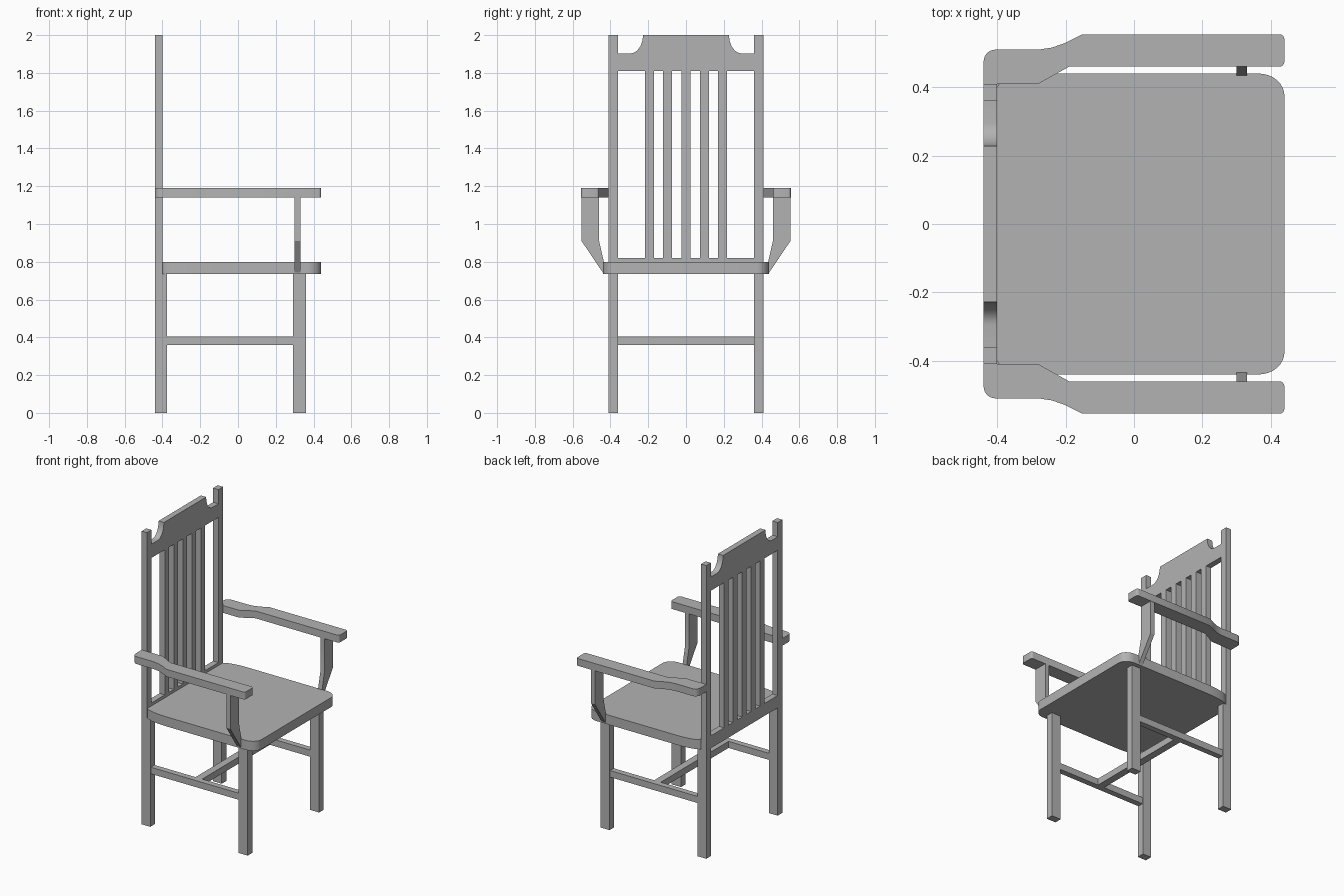
import bpy, bmesh, math
from mathutils import Vector

cube = bpy.data.objects.get("Cube")
if cube:
    bpy.data.objects.remove(cube, do_unlink=True)

wood = bpy.data.materials.new("plain grey wood")
wood.use_nodes = True
GREY = (0.45, 0.45, 0.45, 1)
wood.diffuse_color = GREY
wood.node_tree.nodes["Principled BSDF"].inputs["Base Color"].default_value = GREY


def prism(name, points, axis, low, high):
    """Extrude a closed 2D outline along x (outline is y, z) or z (outline is x, y)."""
    place = {"x": lambda p, d: (d, p[0], p[1]), "z": lambda p, d: (p[0], p[1], d)}[axis]
    bm = bmesh.new()
    face = bm.faces.new([bm.verts.new(place(p, low)) for p in points])
    new = bmesh.ops.extrude_face_region(bm, geom=[face])["geom"]
    move = Vector(place((0, 0), high - low))
    bmesh.ops.translate(bm, verts=[g for g in new if isinstance(g, bmesh.types.BMVert)], vec=move)
    bmesh.ops.recalc_face_normals(bm, faces=bm.faces)
    mesh = bpy.data.meshes.new(name)
    bm.to_mesh(mesh)
    bm.free()
    mesh.materials.append(wood)
    obj = bpy.data.objects.new(name, mesh)
    bpy.context.collection.objects.link(obj)
    bpy.ops.object.select_all(action="DESELECT")
    obj.select_set(True)
    bpy.context.view_layer.objects.active = obj
    bpy.ops.object.shade_smooth_by_angle(angle=math.radians(30))
    return obj


def box(name, x, y, z):
    return prism(name, [(x[0], y[0]), (x[1], y[0]), (x[1], y[1]), (x[0], y[1])], "z", *z)


def arc(cx, cy, rx, ry, start, end, steps=8):
    angles = [math.radians(start + (end - start) * i / steps) for i in range(steps + 1)]
    return [(cx + rx * math.cos(a), cy + ry * math.sin(a)) for a in angles]


def flip(points, index):
    """Mirror an outline across the centre plane, in reverse order."""
    return [tuple(-c if i == index else c for i, c in enumerate(p)) for p in reversed(points)]


BACK = (-0.44, -0.40)
UNDER_SEAT = 0.735
RUNG = (0.36, 0.405)

# Seat with rounded front corners and gently curved rear corners
half = arc(0.365, 0.375, 0.075, 0.065, 0, 90) + arc(-0.23, 0.40, 0.17, 0.04, 90, 180)
prism("seat", half + flip(half, 1), "z", UNDER_SEAT, 0.80)

# Backrest rails and slats
top_half = [(0.36, 1.81), (0.36, 1.903)] + arc(0.295, 2.0, 0.067, 0.097, 270, 180)
prism("crest_rail", top_half + flip(top_half, 0), "x", *BACK)
box("lower_back_rail", BACK, (-0.36, 0.36), (UNDER_SEAT, 0.82))
for i in range(5):
    y = (i - 2) * 0.097
    box(f"back_slat_{i + 1}", BACK, (y - 0.024, y + 0.024), (0.82, 1.81))

# Armrest outline, left side
arm = (
    [(-0.44, 0.41), (-0.28, 0.41), (-0.19, 0.46)]
    + arc(0.425, 0.475, 0.015, 0.015, -90, 0, 4)
    + arc(0.425, 0.54, 0.015, 0.015, 0, 90, 4)
    + [(-0.15, 0.555), (-0.20, 0.53), (-0.24, 0.516), (-0.28, 0.51)]
    + arc(-0.405, 0.475, 0.035, 0.035, 90, 180, 6)
)
support = [(0.46, 1.14), (0.46, 0.91), (0.435, 0.80), (0.435, UNDER_SEAT), (0.553, 0.91), (0.553, 1.14)]

for side, s in (("left", 1), ("right", -1)):
    def across(a, b):
        return sorted((s * a, s * b))

    # Posts and legs
    post = across(0.36, 0.41)
    box(f"{side}_back_post", BACK, post, (UNDER_SEAT, 2.0))
    box(f"{side}_rear_leg", (-0.44, -0.375), post, (0, UNDER_SEAT))
    box(f"{side}_front_leg", (0.29, 0.36), post, (0, UNDER_SEAT))
    box(f"{side}_side_stretcher", (-0.375, 0.29), across(0.365, 0.405), RUNG)

    # Arm and its angled support
    prism(f"{side}_armrest", arm if s > 0 else flip(arm, 1), "z", 1.14, 1.19)
    prism(f"{side}_arm_support", support if s > 0 else flip(support, 0), "x", 0.30, 0.33)

# Stretcher joining the two side stretchers
box("cross_stretcher", (-0.065, -0.015), (-0.365, 0.365), RUNG)
